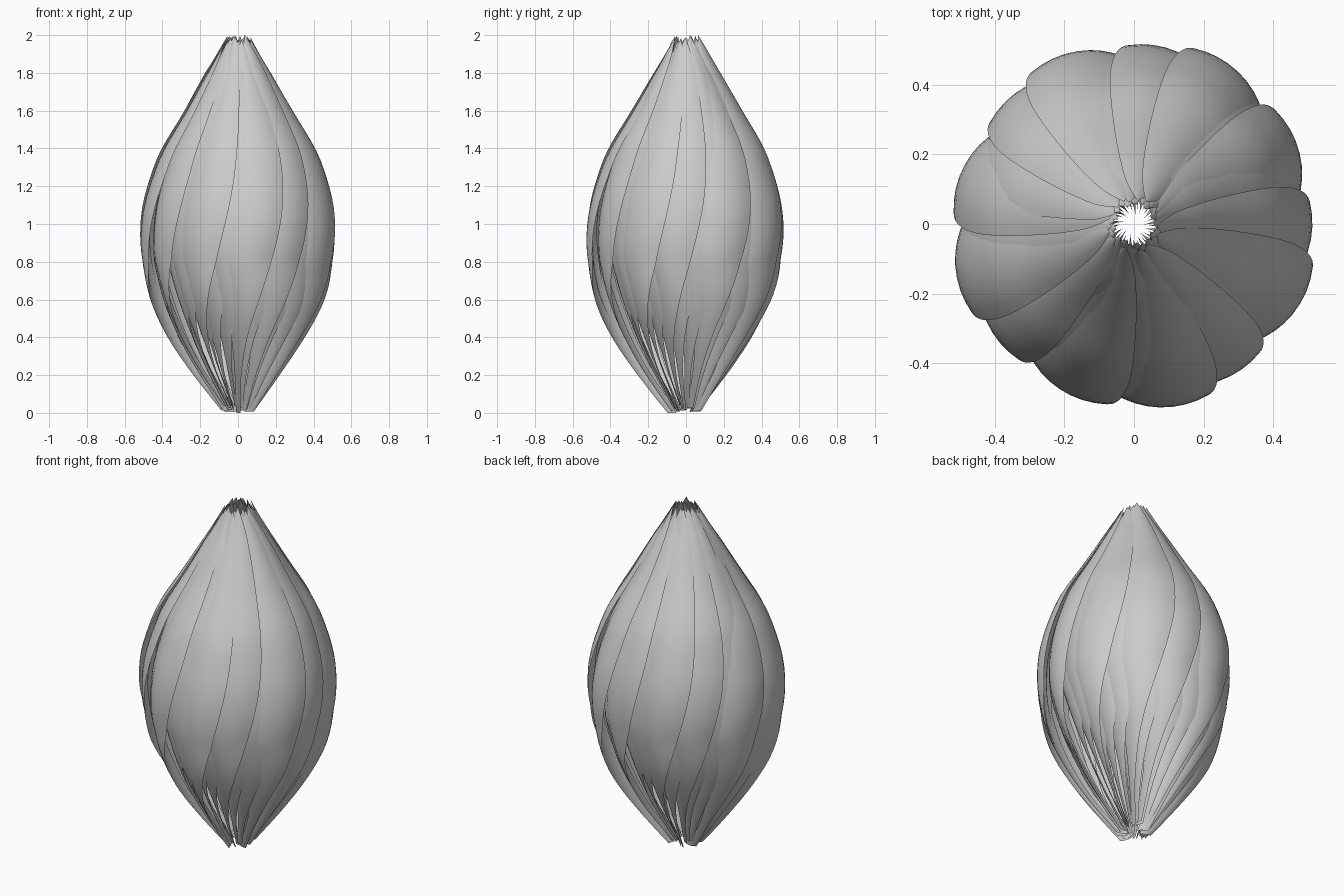
import bpy, math, random

if "Cube" in bpy.data.objects:
    bpy.data.objects.remove(bpy.data.objects["Cube"])
random.seed(4)

# height, envelope radius, petal half width
PROFILE = [(0.00, 0.075, 0.026), (0.05, 0.115, 0.026), (0.2, 0.230, 0.028), (0.4, 0.355, 0.054),
           (0.6, 0.445, 0.100), (0.8, 0.490, 0.145), (0.95, 0.498, 0.172), (1.1, 0.482, 0.185),
           (1.25, 0.443, 0.180), (1.4, 0.388, 0.160), (1.6, 0.278, 0.115), (1.8, 0.170, 0.068),
           (1.92, 0.108, 0.034), (2.0, 0.072, 0.001)]


def sample(z, k):
    """Smooth (Catmull-Rom style) interpolation of a profile column."""
    P = PROFILE
    i = max(j for j in range(len(P) - 1) if P[j][0] <= z)
    slope = lambda j: ((P[min(j + 1, len(P) - 1)][k] - P[max(j - 1, 0)][k]) /
                       (P[min(j + 1, len(P) - 1)][0] - P[max(j - 1, 0)][0]))
    h = P[i + 1][0] - P[i][0]
    t = (z - P[i][0]) / h
    return ((2*t**3 - 3*t*t + 1) * P[i][k] + (t**3 - 2*t*t + t) * h * slope(i)
            + (3*t*t - 2*t**3) * P[i + 1][k] + (t**3 - t*t) * h * slope(i + 1))


def petal(name, angle, f, z0, z1):
    """Narrow edge-on stalk widening to a cupped blade; one edge overlaps its neighbour."""
    rows, cols = 40, 10
    verts, faces = [], []
    for i in range(rows + 1):
        s = i / rows
        z = 2.0 * s
        low = max(0.0, 1 - z / 0.8)                       # 1 at the foot, 0 above the stalk
        shrink = 0.20 * (0.35 + 0.65 * math.sin(math.pi * s)) + 0.25 * low
        if s > 0.9:
            shrink += 0.25 * (s - 0.9) / 0.1
        R = sample(z, 1) * (1.02 - shrink * f)
        w = sample(z, 2)
        tilt = math.radians(14 + 50 * low)
        twist = 0.13 * math.sin(math.pi * min(s / 1.2, 1) - math.pi / 2)
        for j in range(cols + 1):
            u = 2 * j / cols - 1
            # free edge sits outside, tucked edge inside, extra roundness across
            a = angle + twist + u * w * math.cos(tilt) / max(R, 0.05)
            r = R + w * (math.sin(tilt) * u - 0.18 * u * u + 0.10)
            verts.append((r * math.cos(a), r * math.sin(a), z0 + (z1 - z0) * s))
    n = cols + 1
    for i in range(rows):
        for j in range(cols):
            a = i * n + j
            faces.append((a, a + 1, a + n + 1, a + n))
    me = bpy.data.meshes.new(name)
    me.from_pydata(verts, [], faces)
    me.polygons.foreach_set("use_smooth", [True] * len(faces))
    ob = bpy.data.objects.new(name, me)
    bpy.context.collection.objects.link(ob)


# Petals in a golden-angle spiral, the later ones nested inside
COUNT = 42
for k in range(COUNT):
    f = k / (COUNT - 1)
    petal(f"petal_{k + 1}", k * math.radians(137.508) - 1.45, f,
          0.0 if k == 0 else random.uniform(0.005, 0.045),
          2.0 if k == 1 else random.uniform(1.965, 2.0))
